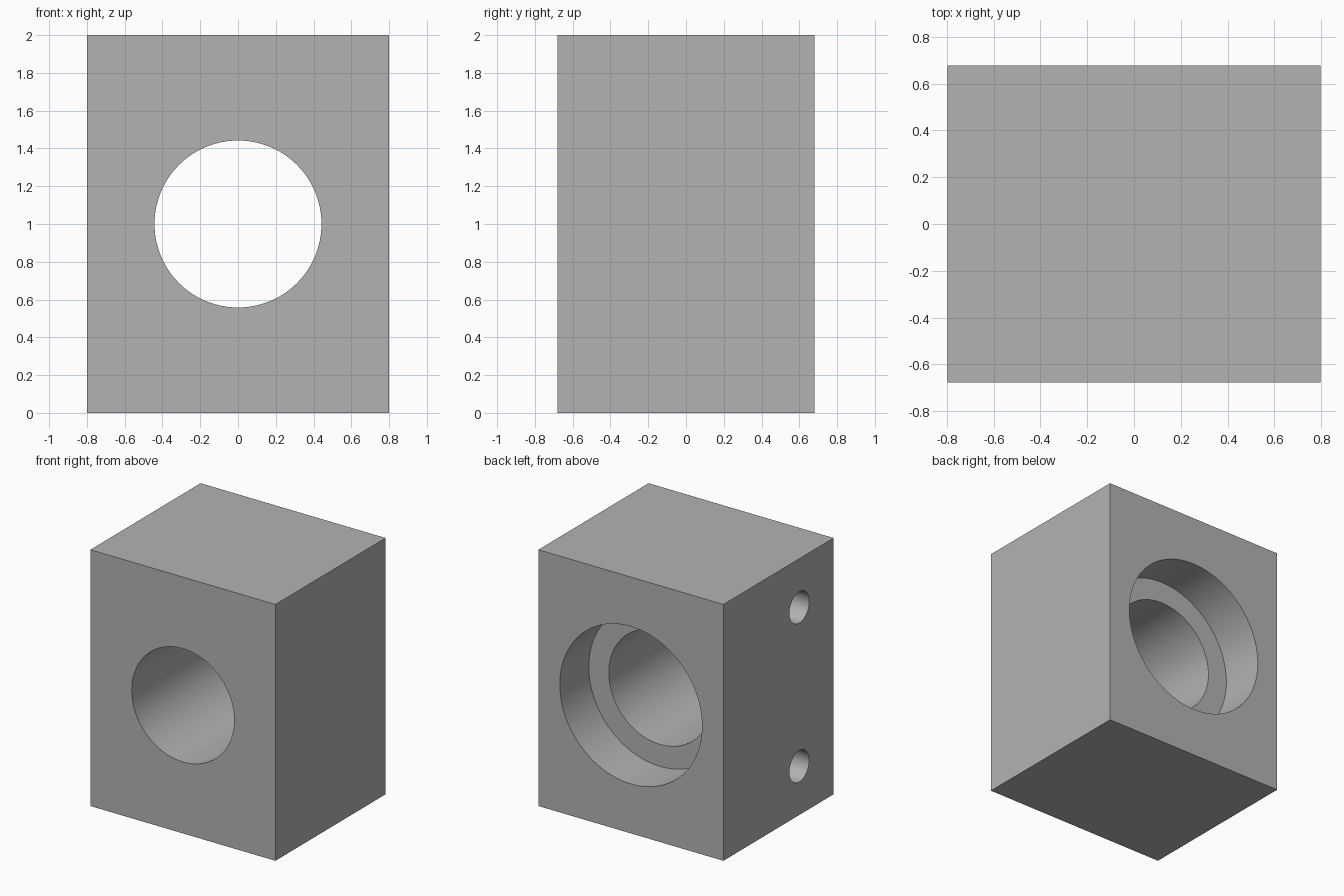
import bpy
from math import radians

cube = bpy.data.objects.get("Cube")
if cube:
    bpy.data.objects.remove(cube, do_unlink=True)

WIDTH, DEPTH, HEIGHT = 1.597, 1.358, 2.0
MID = HEIGHT / 2
OVER = 0.1  # how far each cutter sticks out of the block

# Single material
grey = bpy.data.materials.new("plain grey")
grey.use_nodes = True
colour = (0.45, 0.45, 0.45, 1)
grey.diffuse_color = colour
grey.node_tree.nodes["Principled BSDF"].inputs["Base Color"].default_value = colour

# Main block
bpy.ops.mesh.primitive_cube_add(size=1, location=(0, 0, MID))
block = bpy.context.object
block.name = "bored_block"
block.scale = (WIDTH, DEPTH, HEIGHT)
bpy.ops.object.transform_apply(location=True, rotation=False, scale=True)
block.data.materials.append(grey)


def drill(name, radius, axis, start, end, across, z, sides):
    """Cut a round hole along x or y, from start to end on that axis."""
    middle = (start + end) / 2
    along_x = axis == "x"
    bpy.ops.mesh.primitive_cylinder_add(
        vertices=sides, radius=radius, depth=abs(end - start),
        location=(middle, across, z) if along_x else (across, middle, z),
        rotation=(0, radians(90), 0) if along_x else (radians(90), 0, 0))
    cutter = bpy.context.object
    cutter.name = name + "_cutter"
    cutter.hide_render = True
    cutter.data.materials.append(grey)

    bpy.context.view_layer.objects.active = block
    cut = block.modifiers.new(name, "BOOLEAN")
    cut.operation = "DIFFERENCE"
    cut.solver = "EXACT"
    cut.object = cutter
    bpy.ops.object.modifier_apply(modifier=cut.name)
    bpy.data.objects.remove(cutter, do_unlink=True)


front, back, side = -DEPTH / 2, DEPTH / 2, -WIDTH / 2

# Through bore with a wider counterbore from the back
drill("bore", 0.442, "y", front - OVER, back + OVER, 0, MID, 128)
drill("counterbore", 0.614, "y", back - 0.358, back + OVER, 0, MID, 128)

# Two blind mounting holes in one side
for label, offset in (("upper", 0.62), ("lower", -0.62)):
    drill(label + "_hole", 0.122, "x", side - OVER, side + 0.5, -0.256, MID + offset, 64)

# Smooth hole walls, sharp rims
bpy.ops.object.select_all(action="DESELECT")
block.select_set(True)
bpy.context.view_layer.objects.active = block
bpy.ops.object.shade_smooth_by_angle(angle=radians(30))
